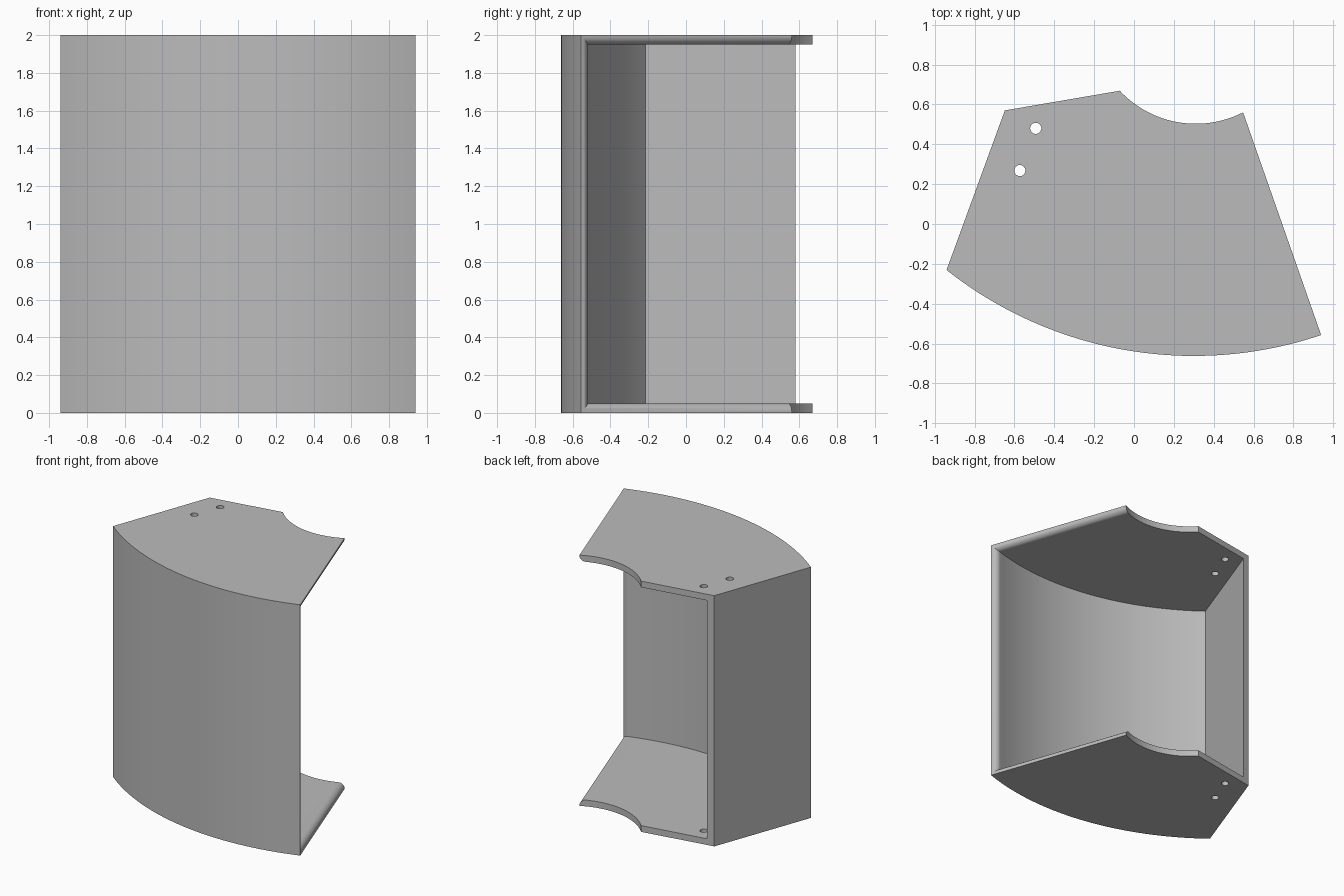
import bpy
import bmesh
import math
from mathutils import Vector

old = bpy.data.objects.get("Cube")
if old:
    bpy.data.objects.remove(old, do_unlink=True)

HEIGHT, WALL = 2.0, 0.05
FRONT_C, FRONT_R = Vector((0.30, 1.338)), 2.0      # curved front
NOTCH_C, NOTCH_R = Vector((0.31, 1.025)), 0.522    # round bite at the back
OPEN_FRONT, OPEN_BACK = Vector((0.94, -0.56)), Vector((0.55, 0.555))
SIDE_FRONT, SIDE_BACK = Vector((-0.94, -0.23)), Vector((-0.648, 0.57))
NOTCH_START = Vector((-0.07, 0.67))


def arc(center, radius, start, end, steps):
    """Points on a circle between the directions of two points, the short way."""
    a, b = [math.atan2(*(p - center).yx) for p in (start, end)]
    return [center + radius * Vector((math.cos(a + (b - a) * i / steps),
                                      math.sin(a + (b - a) * i / steps)))
            for i in range(steps + 1)]


def make_object(name, bm):
    bmesh.ops.recalc_face_normals(bm, faces=bm.faces)
    mesh = bpy.data.meshes.new(name)
    bm.to_mesh(mesh)
    bm.free()
    obj = bpy.data.objects.new(name, mesh)
    bpy.context.collection.objects.link(obj)
    return obj


def prism(name, outline, low, high):
    bm = bmesh.new()
    face = bm.faces.new([bm.verts.new((p.x, p.y, low)) for p in outline])
    top = bmesh.ops.extrude_face_region(bm, geom=[face])["geom"]
    bmesh.ops.translate(bm, vec=(0, 0, high - low),
                        verts=[v for v in top if isinstance(v, bmesh.types.BMVert)])
    return make_object(name, bm)


def ray_to_circle(point, direction, radius, sign):
    """Point where a line meets a circle around the front centre."""
    rel = point - FRONT_C
    b = rel.dot(direction)
    root = math.sqrt(b * b - rel.length_squared + radius * radius)
    return point + direction * (-b + sign * root)


def cavity():
    """Hollow inside, flaring in a quarter round towards the open side."""
    along = (OPEN_BACK - OPEN_FRONT).normalized()
    inward = Vector((-along.y, along.x))
    steps, land = 8, 0.003
    rims = [(-0.06, land)]
    for i in range(steps + 1):
        a = math.pi / 2 * i / steps
        rims.append(((WALL - land) * (1 - math.cos(a)),
                     land + (WALL - land) * math.sin(a)))
    front, back = [], []
    for depth, thick in rims:
        base = OPEN_FRONT + inward * depth
        thick = min(thick, WALL)
        p = ray_to_circle(base, along, FRONT_R - thick, -1)
        front.append((p, thick))
        back.append((base + along * 1.6, thick))
    side = (SIDE_BACK - SIDE_FRONT).normalized()
    side_in = SIDE_FRONT + WALL * Vector((side.y, -side.x))
    corner = ray_to_circle(side_in, side, FRONT_R - WALL, -1)
    wall_arc = arc(FRONT_C, FRONT_R - WALL, front[-1][0], corner, 40)[1:]
    rest = [(p, WALL) for p in wall_arc + [side_in + side * 1.5]]
    ring = front + rest + back[::-1]

    bm = bmesh.new()
    low = [bm.verts.new((p.x, p.y, t)) for p, t in ring]
    high = [bm.verts.new((p.x, p.y, HEIGHT - t)) for p, t in ring]
    n, k = len(ring), len(front)
    for i in range(n):
        j = (i + 1) % n
        bm.faces.new((low[i], low[j], high[j], high[i]))
    for layer in (low, high):
        for i in range(k - 1):
            bm.faces.new((layer[i], layer[i + 1], layer[n - 2 - i], layer[n - 1 - i]))
        bm.faces.new(layer[k - 1:n - k + 1])
    return make_object("cavity_cutter", bm)


def cut(obj, cutter):
    mod = obj.modifiers.new("cut", "BOOLEAN")
    mod.operation, mod.solver, mod.object = "DIFFERENCE", "EXACT", cutter
    bpy.context.view_layer.objects.active = obj
    bpy.ops.object.modifier_apply(modifier=mod.name)
    bpy.data.objects.remove(cutter, do_unlink=True)


# Outer block of the housing
outline = arc(FRONT_C, FRONT_R, SIDE_FRONT, OPEN_FRONT, 48)
outline += arc(NOTCH_C, NOTCH_R, OPEN_BACK, NOTCH_START, 24)
outline.append(SIDE_BACK)
housing = prism("housing_shell", outline, 0, HEIGHT)

# Hollow out the inside, leaving front, side, top and bottom walls
cut(housing, cavity())

# Two screw holes through both plates
for x, y in ((-0.493, 0.48), (-0.573, 0.268)):
    circle = [Vector((x + 0.028 * math.cos(math.tau * i / 24),
                      y + 0.028 * math.sin(math.tau * i / 24))) for i in range(24)]
    cut(housing, prism("hole_cutter", circle, -0.1, HEIGHT + 0.1))

# Plain grey
grey = bpy.data.materials.new("plain_grey")
grey.use_nodes = True
colour = (0.5, 0.5, 0.5, 1)
grey.diffuse_color = colour
grey.node_tree.nodes["Principled BSDF"].inputs["Base Color"].default_value = colour
housing.data.materials.clear()
housing.data.materials.append(grey)

bpy.ops.object.select_all(action="DESELECT")
housing.select_set(True)
bpy.context.view_layer.objects.active = housing
bpy.ops.object.shade_smooth_by_angle(angle=math.radians(30))
